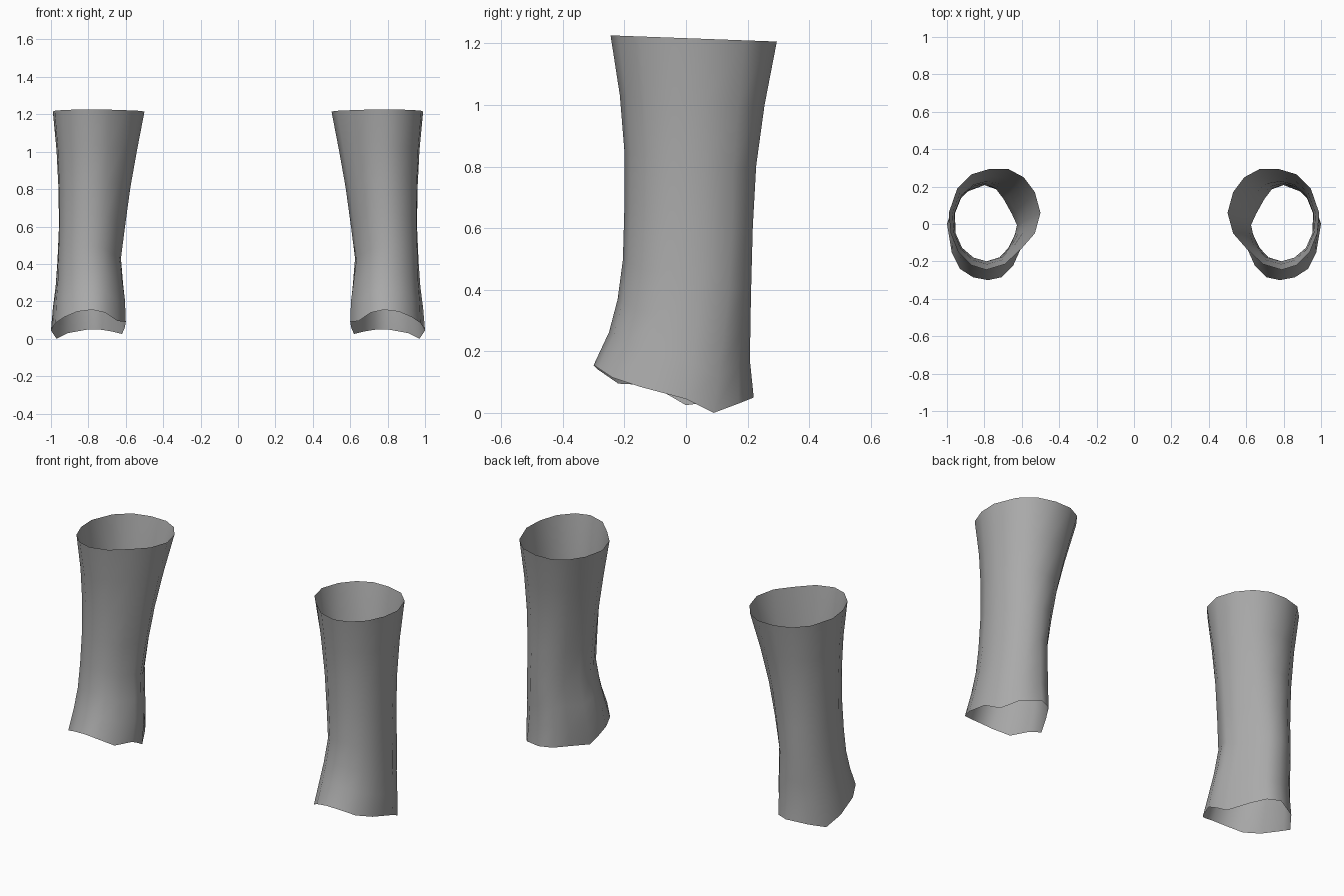
import bpy, bmesh, math

if "Cube" in bpy.data.objects:
    bpy.data.objects.remove(bpy.data.objects["Cube"])

grey = bpy.data.materials.new("mid grey")
grey.diffuse_color = (0.40, 0.40, 0.40, 1)
grey.use_nodes = True
grey.node_tree.nodes["Principled BSDF"].inputs["Base Color"].default_value = grey.diffuse_color

# Cross-sections, running from the front round the outer side
TOP = [(.79, -.245), (.87, -.22), (.94, -.15), (.98, -.05), (.99, .06), (.945, .19), (.87, .265), (.77, .295),
       (.67, .293), (.59, .25), (.53, .17), (.50, .06), (.53, -.05), (.60, -.13), (.69, -.215)]
MID = [(.79, -.20), (.86, -.18), (.92, -.13), (.955, -.05), (.957, .06), (.92, .15), (.86, .20), (.80, .215),
       (.73, .195), (.685, .14), (.64, .06), (.61, 0), (.625, -.05), (.66, -.12), (.71, -.175)]
LOW = [(.78, -.30), (.86, -.285), (.93, -.24), (.975, -.15), (1.0, 0), (.97, .09), (.91, .17), (.80, .22),
       (.73, .19), (.68, .11), (.62, 0), (.605, -.06), (.60, -.12), (.645, -.22), (.71, -.285)]
# Height of the uneven lower rim
RIM = [.155, .145, .115, .085, .045, 0, .03, .05, .048, .04, .025, .06, .09, .095, .14]
# Level, x range, y range
LEVELS = [(0, .60, 1.0, -.30, .22), (.1, .60, .99, -.25, .208), (.2, .612, .975, -.222, .209),
          (.32, .625, .965, -.205, .212), (.48, .602, .957, -.20, .217), (.65, .575, .96, -.20, .228),
          (.82, .54, .97, -.215, .255), (1, .50, .99, -.245, .295)]


def unit(ring):
    xs, ys = zip(*ring)
    return [((x - min(xs)) / (max(xs) - min(xs)), (y - min(ys)) / (max(ys) - min(ys))) for x, y in ring]


def mix(a, b, k):
    return a + (b - a) * k


def leg_tube(name, side):
    low, mid, top = unit(LOW), unit(MID), unit(TOP)
    bm = bmesh.new()
    rings = []
    for t, x0, x1, y0, y1 in LEVELS:
        a, b, k = (low, mid, t / .4) if t < .4 else (mid, top, (t - .4) / .6)
        ring = []
        for p, q, rim in zip(a, b, RIM):
            x = mix(x0, x1, mix(p[0], q[0], k))
            y = mix(y0, y1, mix(p[1], q[1], k))
            lip = 1.217 - .037 * y
            ring.append(bm.verts.new((side * x, y, mix(rim, lip, t))))
        rings.append(ring)
    n = len(RIM)
    for r, s in zip(rings, rings[1:]):
        for i in range(n):
            j = (i + 1) % n
            quad = [r[i], r[j], s[j], s[i]]
            bm.faces.new(quad if side > 0 else quad[::-1]).smooth = True
    mesh = bpy.data.meshes.new(name)
    bm.to_mesh(mesh)
    bm.free()
    mesh.materials.append(grey)
    bpy.context.collection.objects.link(bpy.data.objects.new(name, mesh))


# Open-ended pair of leg sleeves
leg_tube("right_leg_sleeve", 1)
leg_tube("left_leg_sleeve", -1)
